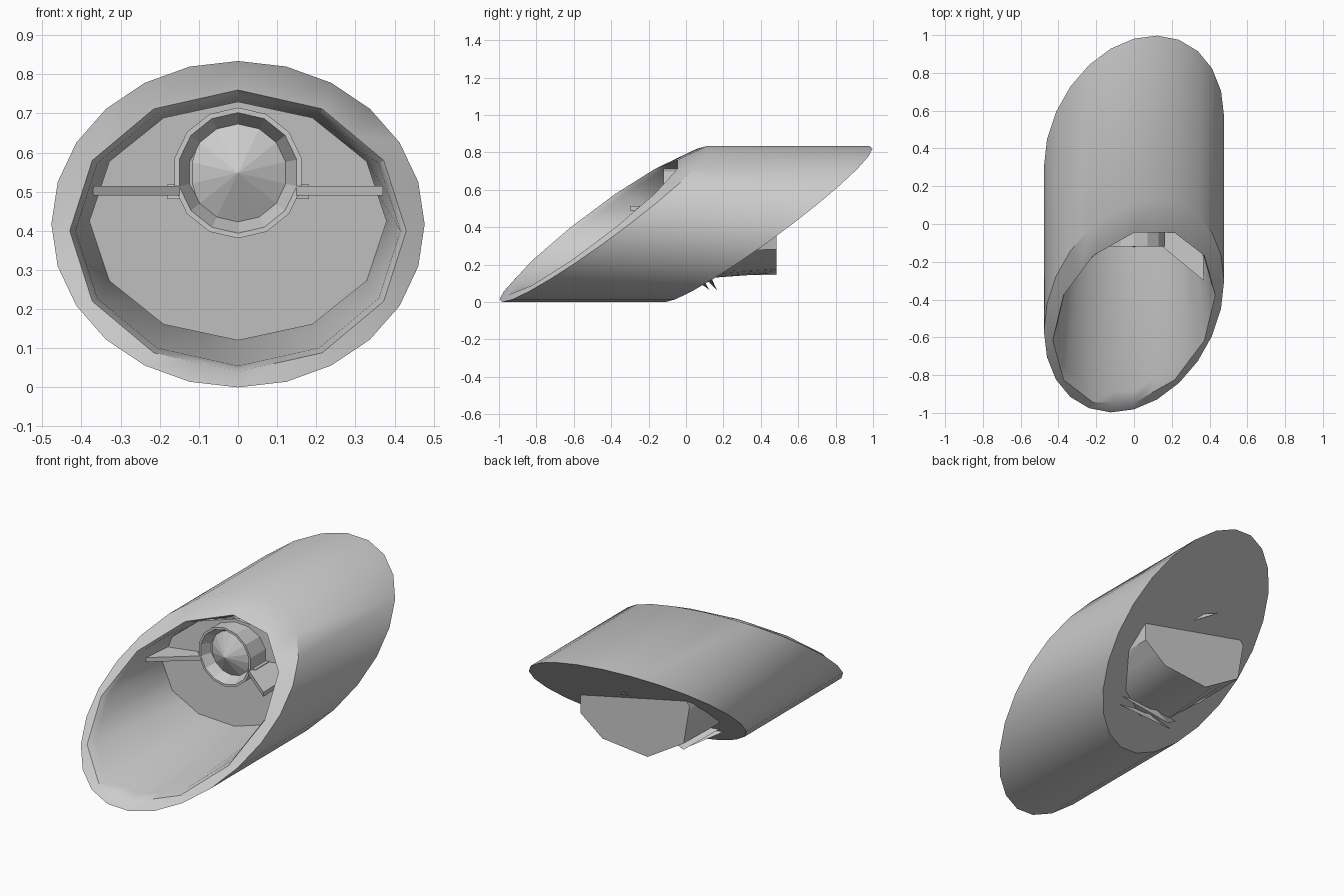
import bpy, bmesh
from math import sin, cos, pi, radians
from mathutils import Vector

if "Cube" in bpy.data.objects:
    bpy.data.objects.remove(bpy.data.objects["Cube"])

grey = bpy.data.materials.new("plain_grey")
grey.use_nodes = True
grey.diffuse_color = (0.6, 0.6, 0.6, 1)
grey.node_tree.nodes["Principled BSDF"].inputs["Base Color"].default_value = (0.6, 0.6, 0.6, 1)

SIDES = 24
MID = 0.417


def slant(x, z, offset, lean=1.31):
    """Depth of the oblique planes."""
    return offset + 0.28 * x + lean * (z - MID)


def ellipse(rx, rz, cz, depth, n=SIDES, corners=None):
    """Ring in x and z, depth(x, z) gives y. Only the corner indices stay on the ellipse,
    the points between them lie on straight edges."""
    corners = list(corners or range(n))
    ring = []
    for start, end in zip(corners, corners[1:] + [corners[0] + n]):
        p, q = (Vector((rx * sin(2 * pi * i / n), cz - rz * cos(2 * pi * i / n)))
                for i in (start, end))
        for i in range(start, end):
            x, z = p.lerp(q, (i - start) / (end - start))
            ring.append((i % n, (x, depth(x, z), z)))
    return [point for _, point in sorted(ring)]


def loft(name, rings, cap_start=False, cap_end=False, tip=None, angle=35):
    """Skin a list of equal rings, with optional caps or a pointed end."""
    bm = bmesh.new()
    loops = [[bm.verts.new(p) for p in ring] for ring in rings]
    n = len(loops[0])
    for a, b in zip(loops, loops[1:]):
        for i in range(n):
            j = (i + 1) % n
            bm.faces.new((a[i], a[j], b[j], b[i]))
    if cap_start:
        bm.faces.new(loops[0])
    if cap_end:
        bm.faces.new(loops[-1])
    if tip:
        point = bm.verts.new(tip)
        for i in range(n):
            bm.faces.new((loops[-1][i], loops[-1][(i + 1) % n], point))
    bmesh.ops.recalc_face_normals(bm, faces=bm.faces)
    return finish(name, bm, angle)


def finish(name, bm, angle=None):
    mesh = bpy.data.meshes.new(name)
    bm.to_mesh(mesh)
    bm.free()
    mesh.materials.append(grey)
    obj = bpy.data.objects.new(name, mesh)
    bpy.context.collection.objects.link(obj)
    if angle:
        bpy.ops.object.select_all(action="DESELECT")
        obj.select_set(True)
        bpy.context.view_layer.objects.active = obj
        bpy.ops.object.shade_smooth_by_angle(angle=radians(angle))
    return obj


def plate(name, outline, z, thickness):
    """Flat slab from an outline in x and y."""
    bm = bmesh.new()
    face = bm.faces.new([bm.verts.new((x, y, z)) for x, y in outline])
    top = bmesh.ops.extrude_face_region(bm, geom=[face])["geom"]
    bmesh.ops.translate(bm, vec=(0, 0, thickness),
                        verts=[v for v in top if isinstance(v, bmesh.types.BMVert)])
    bmesh.ops.recalc_face_normals(bm, faces=bm.faces)
    return finish(name, bm)


# Slanted shell: rear cap, outer skin, lip and tapered bucket, one closed skin
TWELVE = range(0, SIDES, 2)
loft("shell", [
    ellipse(0.477, MID, MID, lambda x, z: slant(x, z, 0.435)),
    ellipse(0.477, MID, MID, lambda x, z: slant(x, z, -0.435)),
    ellipse(0.43, 0.36, 0.40, lambda x, z: slant(x, z, -0.475, 1.25), corners=TWELVE),
    ellipse(0.415, 0.345, 0.40, lambda x, z: slant(x, z, -0.43, 1.25), corners=TWELVE),
    ellipse(0.38, 0.305, 0.425, lambda x, z: slant(x, MID, 0), corners=TWELVE),
    ellipse(0.375, 0.295, 0.43, lambda x, z: 0.485, corners=(2, 4, 8, 11, 14, 17, 20, 23)),
], cap_start=True, cap_end=True)

# Bulkhead closing the bucket behind the pod
loft("bulkhead", [
    ellipse(0.38, 0.305, 0.425, lambda x, z, y=y: slant(x, MID, y), corners=TWELVE)
    for y in (-0.03, -0.01)
], cap_start=True, cap_end=True)

# Round pod with a recessed conical lens
POD_Z = 0.548
loft("pod", [
    ellipse(r, r, POD_Z, lambda x, z, y=y: y, n=14)
    for r, y in ((0.167, 0.1), (0.167, -0.12), (0.154, -0.12), (0.125, -0.06))
], cap_start=True, tip=(0, -0.125, POD_Z), angle=8)

# Struts and their brackets on both sides
for side, word in ((-1, "right"), (1, "left")):
    wing = [(0.15, -0.12), (0.37, -0.3), (0.36, 0.08), (0.15, 0.08)]
    plate(word + "_strut", [(side * x, y) for x, y in wing], 0.49, 0.025)
    foot = [(0.15, -0.11), (0.182, -0.1), (0.182, 0.08), (0.15, 0.08)]
    plate(word + "_bracket", [(side * x, y) for x, y in foot], 0.482, 0.037)


# Small fins on the rear face
def fin(name, base_a, base_b, tip):
    bm = bmesh.new()
    a, b, t = Vector(base_a), Vector(base_b), Vector(tip)
    c = (a + b) / 2 + Vector((0, 0.02, 0.03))
    for tri in ((a, b, t), (b, c, t), (c, a, t), (a, c, b)):
        bm.faces.new([bm.verts.new(p) for p in tri])
    bmesh.ops.remove_doubles(bm, verts=bm.verts, dist=0.001)
    bmesh.ops.recalc_face_normals(bm, faces=bm.faces)
    finish(name, bm)


fin("upper_fin", (0.07, 0.51, 0.47), (0.0, 0.55, 0.51), (-0.08, 0.62, 0.54))
for i in range(2):
    y, z = 0.06 + 0.04 * i, 0.11 + 0.03 * i
    fin("lower_fin_%d" % (i + 1), (-0.25, y - 0.05, z + 0.04), (0.22, y + 0.02, z + 0.01),
        (-0.1, y + 0.065, z - 0.075 + 0.03 * (1 - i)))
